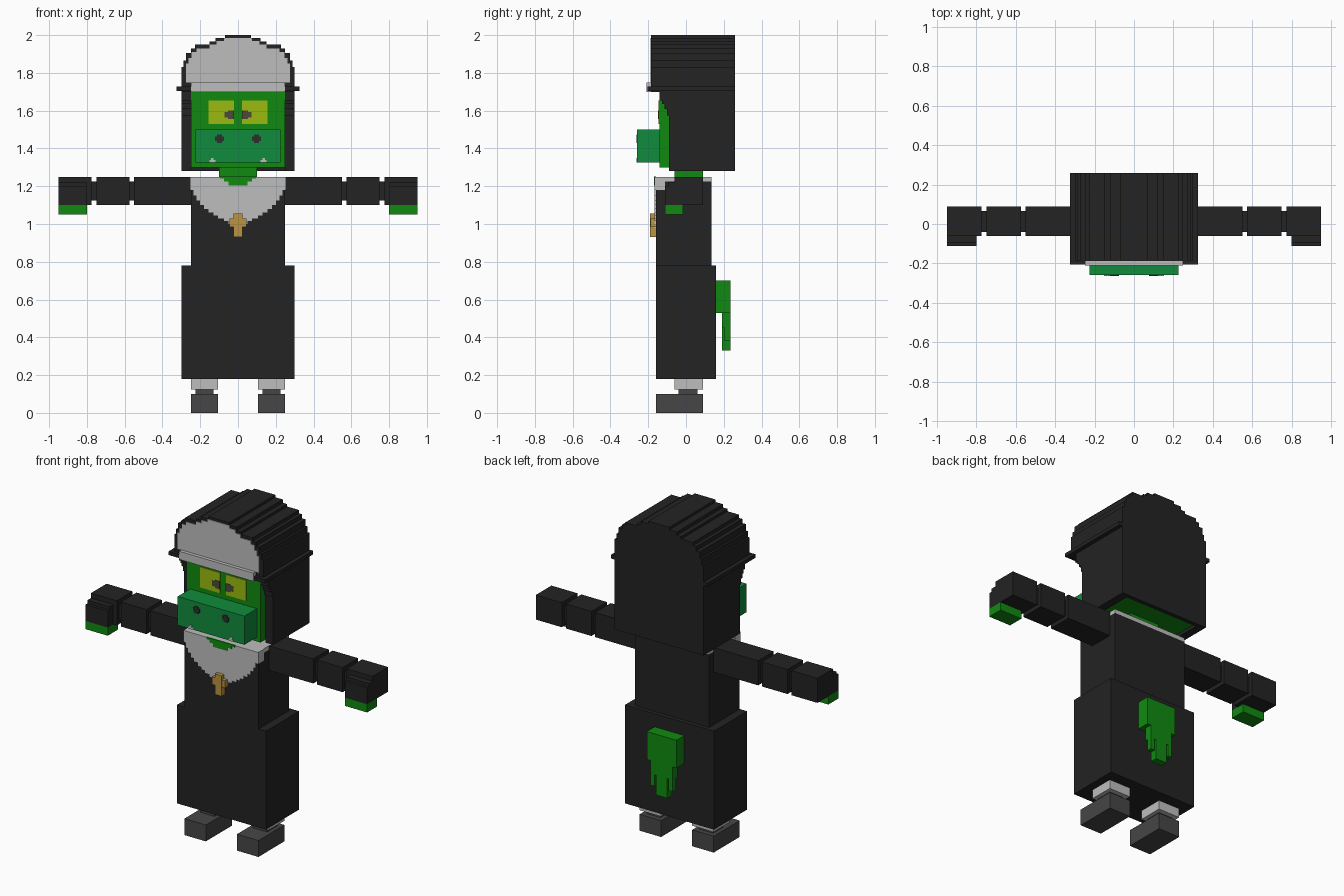
import bpy, bmesh

cube = bpy.data.objects.get("Cube")
if cube:
    bpy.data.objects.remove(cube, do_unlink=True)


def material(name, r, g, b):
    lin = [((c / 255 + 0.055) / 1.055) ** 2.4 for c in (r, g, b)] + [1.0]
    m = bpy.data.materials.new(name)
    m.use_nodes = True
    m.diffuse_color = lin
    m.node_tree.nodes["Principled BSDF"].inputs["Base Color"].default_value = lin
    return m


BLACK = material("black cloth", 35, 35, 35)
WHITE = material("white cloth", 190, 190, 190)
GREEN = material("green skin", 16, 138, 16)
TEAL = material("snout green", 16, 140, 60)
YELLOW = material("eye yellow", 155, 187, 16)
GOLD = material("gold", 186, 147, 64)
GREY = material("shoe grey", 70, 70, 70)
DARK = material("nostril dark", 40, 48, 42)
PUPIL = material("pupil grey", 76, 74, 60)


def finish(name, bm, mat):
    bmesh.ops.recalc_face_normals(bm, faces=bm.faces)
    me = bpy.data.meshes.new(name)
    bm.to_mesh(me)
    bm.free()
    me.materials.append(mat)
    ob = bpy.data.objects.new(name, me)
    bpy.context.collection.objects.link(ob)
    return ob


def box(name, mat, x, y, z, mirror=False):
    """Box from (min, max) ranges; mirror adds the copy on the other side."""
    spans = [("", x)]
    if mirror:
        spans = [("left_", x), ("right_", (-x[1], -x[0]))]
    for side, (x0, x1) in spans:
        bm = bmesh.new()
        bmesh.ops.create_cube(bm, size=1)
        for v in bm.verts:
            v.co.x = x1 if v.co.x > 0 else x0
            v.co.y = y[1] if v.co.y > 0 else y[0]
            v.co.z = z[1] if v.co.z > 0 else z[0]
        finish(side + name, bm, mat)


def stepped(name, mat, start, steps, y):
    """Symmetric stepped outline: (half width, end height) rows, extruded in y."""
    right, z = [], start
    for w, end in steps:
        right += [(w, z), (w, end)]
        z = end
    outline = right + [(-px, pz) for px, pz in reversed(right)]
    bm = bmesh.new()
    face = bm.faces.new([bm.verts.new((px, y[0], pz)) for px, pz in outline])
    out = bmesh.ops.extrude_face_region(bm, geom=[face])
    for v in out["geom"]:
        if isinstance(v, bmesh.types.BMVert):
            v.co.y = y[1]
    finish(name, bm, mat)


# Shoes and ankles
box("shoe", GREY, (.105, .25), (-.16, .09), (0, .10), True)
box("ankle", GREY, (.13, .225), (-.04, .06), (.10, .125), True)
box("stocking", WHITE, (.105, .25), (-.06, .09), (.125, .18), True)

# Robe
box("skirt", BLACK, (-.30, .30), (-.16, .16), (.18, .78))
box("torso", BLACK, (-.25, .25), (-.16, .135), (.78, 1.225))
box("collar", WHITE, (-.25, .25), (-.16, .135), (1.225, 1.25))
box("collar_side", WHITE, (.25, .253), (-.163, -.11), (1.18, 1.25), True)
stepped("bib", WHITE, .98,
        [(.025, 1.0), (.05, 1.015), (.075, 1.03), (.105, 1.045), (.13, 1.06),
         (.155, 1.08), (.18, 1.10), (.20, 1.125), (.22, 1.15), (.235, 1.18),
         (.25, 1.25)], (-.166, -.158))
stepped("throat", GREEN, 1.205,
        [(.05, 1.225), (.075, 1.24), (.095, 1.252)], (-.169, -.16))
box("neck", GREEN, (-.10, .10), (-.06, .09), (1.24, 1.31))

# Cross pendant
box("pendant_upright", GOLD, (-.023, .023), (-.19, -.16), (.93, 1.055))
box("pendant_bar", GOLD, (-.045, .045), (-.188, -.16), (.985, 1.03))

# Arms: three sleeve blocks joined by thin links
for name, x in (("upper_sleeve", (.25, .55)), ("lower_sleeve", (.575, .748)),
                ("cuff", (.775, .95))):
    box(name, BLACK, x, (-.06, .09), (1.10, 1.25), True)
for name, x in (("elbow", (.54, .58)), ("wrist", (.74, .78))):
    box(name, BLACK, x, (-.04, .065), (1.125, 1.225), True)
box("cuff_front", BLACK, (.80, .95), (-.112, -.05), (1.10, 1.20), True)
box("cuff_step", BLACK, (.80, .95), (-.095, -.05), (1.20, 1.22), True)
box("hand", GREEN, (.80, .95), (-.112, -.015), (1.05, 1.10), True)

# Tail
box("tail_base", GREEN, (-.10, .10), (.16, .235), (.53, .70))
box("tail_middle", GREEN, (-.075, .075), (.19, .235), (.45, .53))
box("tail_prong", GREEN, (.048, .075), (.205, .235), (.38, .45), True)
box("tail_tip", GREEN, (-.038, .038), (.19, .235), (.33, .45))

# Head and veil
box("head", GREEN, (-.25, .25), (-.14, .24), (1.30, 1.71))
box("veil_side", BLACK, (.25, .30), (-.09, .26), (1.28, 1.71), True)
box("veil_back", BLACK, (-.25, .25), (.235, .26), (1.28, 1.71))
for i, (y, z) in enumerate(((-.10, 1.575), (-.115, 1.61), (-.128, 1.635), (-.14, 1.655))):
    box(f"veil_edge_{i}", BLACK, (.25, .30), (y, -.09), (z, 1.70), True)
box("veil_brim", BLACK, (.25, .325), (-.205, .26), (1.705, 1.727), True)
stepped("veil_dome", BLACK, 1.70,
        [(.30, 1.83), (.288, 1.865), (.275, 1.905), (.25, 1.93), (.228, 1.95),
         (.15, 1.965), (.12, 1.985), (.07, 2.0)], (-.185, .26))
stepped("forehead_cloth", WHITE, 1.75,
        [(.275, 1.85), (.262, 1.88), (.245, 1.91), (.22, 1.93), (.15, 1.95),
         (.115, 1.968), (.075, 1.985)], (-.189, -.182))
box("forehead_band", WHITE, (-.25, .25), (-.21, -.14), (1.70, 1.75))

# Eyes
box("eye", YELLOW, (.02, .155), (-.145, -.138), (1.53, 1.655), True)
box("pupil", PUPIL, (.02, .052), (-.148, -.143), (1.555, 1.602), True)
box("pupil_edge", PUPIL, (.05, .072), (-.148, -.143), (1.563, 1.594), True)

# Snout with nostrils and teeth
box("snout", TEAL, (-.225, .225), (-.26, -.14), (1.325, 1.50))
box("nostril", DARK, (.075, .121), (-.263, -.258), (1.44, 1.463), True)
box("nostril_core", DARK, (.085, .111), (-.2632, -.258), (1.43, 1.473), True)
box("tooth", WHITE, (.12, .152), (-.263, -.258), (1.325, 1.338), True)
box("tooth_tip", WHITE, (.129, .143), (-.263, -.258), (1.338, 1.35), True)
